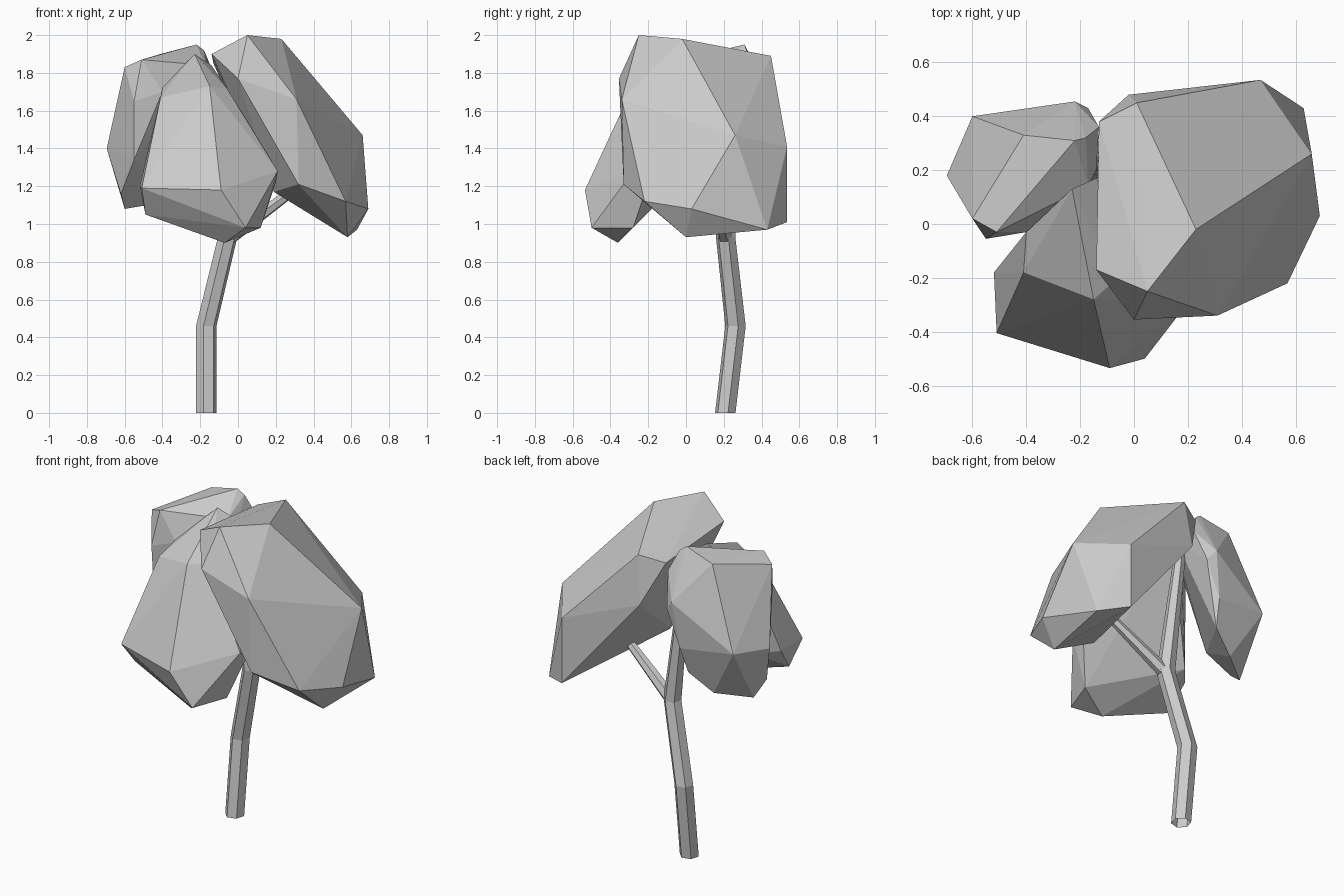
import bpy, bmesh, math
from mathutils import Vector

if "Cube" in bpy.data.objects:
    bpy.data.objects.remove(bpy.data.objects["Cube"])


def finish(bm, name):
    bmesh.ops.recalc_face_normals(bm, faces=bm.faces)
    me = bpy.data.meshes.new(name)
    bm.to_mesh(me)
    bm.free()
    ob = bpy.data.objects.new(name, me)
    bpy.context.collection.objects.link(ob)
    return ob


def foliage(name, pts):
    """Faceted leaf clump: convex hull of a few corner points."""
    bm = bmesh.new()
    for p in pts:
        bm.verts.new(p)
    r = bmesh.ops.convex_hull(bm, input=bm.verts)
    junk = {v for v in r["geom_interior"] + r["geom_unused"]
            if isinstance(v, bmesh.types.BMVert)}
    bmesh.ops.delete(bm, geom=list(junk), context='VERTS')
    return finish(bm, name)


def limb(name, path, sides=6, flat=True):
    """Tapered open tube through (x, y, z, radius) stations."""
    bm = bmesh.new()
    rings = []
    for i, (x, y, z, r) in enumerate(path):
        a, b = path[max(i - 1, 0)], path[min(i + 1, len(path) - 1)]
        axis = Vector((0, 0, 1)) if flat else Vector(b[:3]) - Vector(a[:3])
        q = Vector((0, 0, 1)).rotation_difference(axis)
        ring = []
        for k in range(sides):
            t = math.tau * (k + 0.25) / sides
            off = q @ Vector((r * math.cos(t), r * math.sin(t), 0))
            ring.append(bm.verts.new(Vector((x, y, z)) + off))
        rings.append(ring)
    for r0, r1 in zip(rings, rings[1:]):
        for k in range(sides):
            j = (k + 1) % sides
            bm.faces.new((r0[k], r0[j], r1[j], r1[k]))
    return finish(bm, name)


# bent trunk rising into the crown, and one side branch
limb("trunk", [(-.168, .208, 0, .056), (-.168, .262, .46, .056),
               (-.055, .21, .93, .053), (-.16, .22, 1.8, .03)])
limb("side_branch", [(-.055, .21, .92, .04), (.34, .14, 1.21, .024)], flat=False)

# large clump on the right
foliage("foliage_right", [
    (.05, -.25, 2), (.23, -.02, 1.98), (.01, .45, 1.89), (.66, .26, 1.47),
    (.69, .03, 1.08), (.57, -.22, 1.12), (.32, -.33, 1.21), (.31, -.34, 1.66),
    (0, -.355, 1.77), (-.14, -.17, 1.9), (.58, 0, .93), (.47, .535, 1.41),
    (.47, .535, 1.01), (.63, .43, .97), (-.02, .48, 1.6), (-.13, .38, 1.85),
    (.19, -.12, 1.17)])

# clump at the front
foliage("foliage_front", [
    (-.09, -.535, 1.18), (.04, -.5, .98), (-.51, -.405, 1.19),
    (-.49, -.3, 1.05), (-.07, -.36, .9), (.12, -.28, .98), (.21, -.28, 1.28),
    (.2, -.2, 1.22), (-.15, -.28, 1.73), (-.41, -.18, 1.67), (-.4, -.03, 1.72),
    (-.52, -.18, 1.2), (-.23, .13, 1.9), (-.14, .17, 1.84), (-.06, -.2, 1.72),
    (-.42, -.06, 1.2)])

# clump at the back left
foliage("foliage_left", [
    (-.22, .31, 1.95), (-.18, .32, 1.92), (-.41, .33, 1.9), (-.51, -.03, 1.87),
    (-.6, .02, 1.83), (-.6, .4, 1.42), (-.695, .18, 1.4), (-.62, .1, 1.16),
    (-.22, .455, 1.66), (-.17, .43, 1.6), (-.26, .43, 1.38), (-.28, .38, 1.22),
    (-.6, .2, 1.08), (-.42, .33, 1.11), (-.55, -.055, 1.65),
    (-.55, -.03, 1.34), (-.4, -.03, 1.7), (-.17, .14, 1.84), (-.13, .36, 1.8),
    (-.14, .2, 1.8)])
